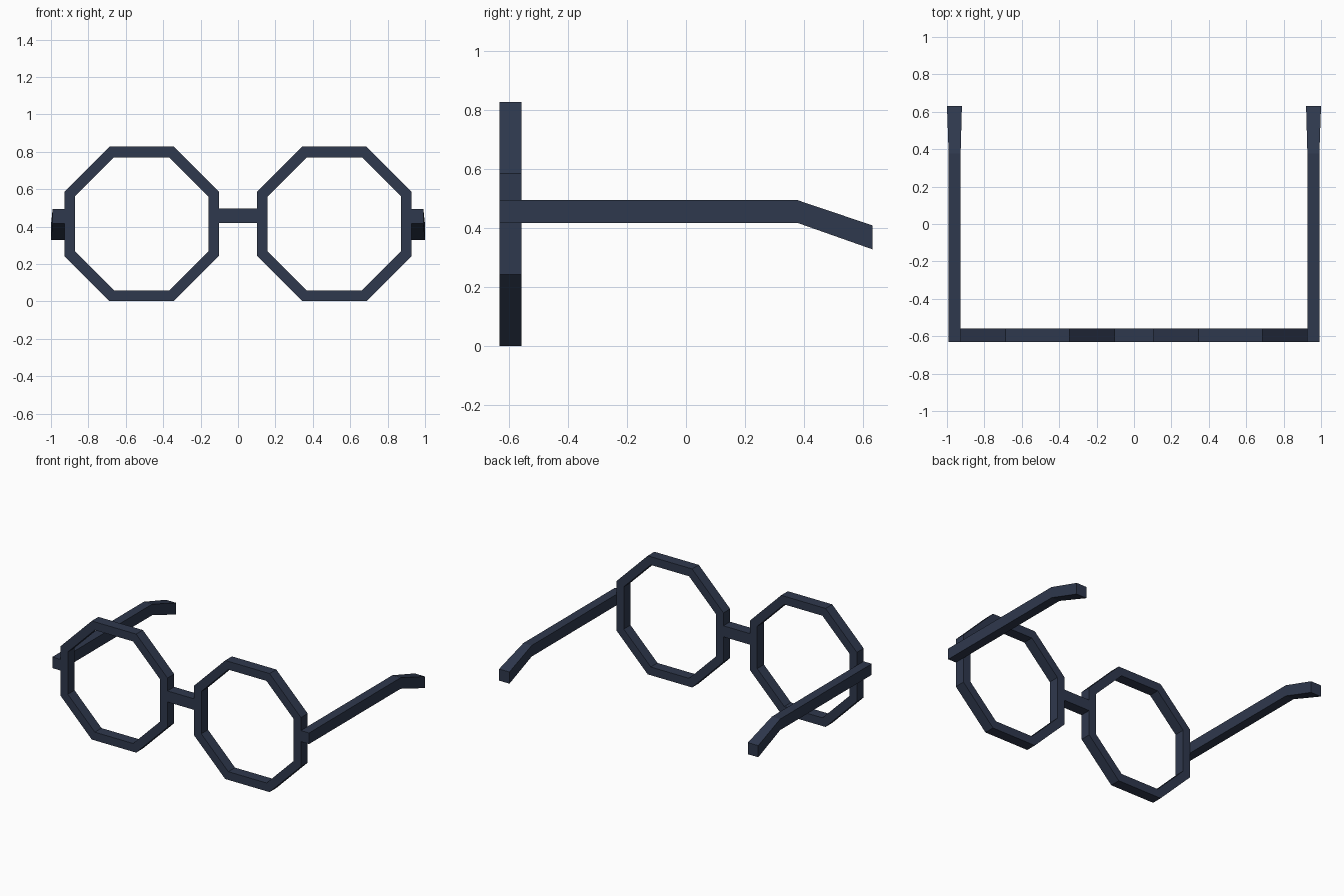
import bpy
import math

if "Cube" in bpy.data.objects:
    bpy.data.objects.remove(bpy.data.objects["Cube"])

navy = bpy.data.materials.new("dark navy")
navy.diffuse_color = (0.028, 0.040, 0.075, 1)
navy.use_nodes = True
navy.node_tree.nodes["Principled BSDF"].inputs["Base Color"].default_value = navy.diffuse_color

FRONT, BACK = -0.632, -0.558   # depth of the front frame
Z_MID = 0.4145                 # lens centre height


def make(name, verts, faces):
    mesh = bpy.data.meshes.new(name)
    mesh.from_pydata(verts, [], faces)
    mesh.materials.append(navy)
    mesh.validate()
    obj = bpy.data.objects.new(name, mesh)
    bpy.context.collection.objects.link(obj)
    return obj


def loft(name, sections):
    """Skin 4-sided sections (x0, x1, y, z0, z1) along y, with end caps."""
    verts, faces = [], []
    for x0, x1, y, z0, z1 in sections:
        verts += [(x0, y, z0), (x1, y, z0), (x1, y, z1), (x0, y, z1)]
    for s in range(len(sections) - 1):
        for i in range(4):
            a, b = s * 4 + i, s * 4 + (i + 1) % 4
            faces.append((b, a, a + 4, b + 4))
    n = len(verts)
    faces += [(0, 1, 2, 3), (n - 1, n - 2, n - 3, n - 4)]
    return make(name, verts, faces)


def mirror(obj):
    obj.modifiers.new("mirror", 'MIRROR').use_axis[0] = True


# Octagonal lens rims: square section swept round eight corners
verts, faces = [], []
profile = [(0.4135, FRONT), (0.4135, BACK), (0.356, BACK), (0.356, FRONT)]
for k in range(8):
    a = math.radians(22.5 + 45 * k)
    for apothem, y in profile:
        r = apothem / math.cos(math.pi / 8)
        verts.append((0.515 + r * math.cos(a), y, Z_MID + r * math.sin(a)))
for k in range(8):
    m = (k + 1) % 8
    for i in range(4):
        j = (i + 1) % 4
        faces.append((k * 4 + i, m * 4 + i, m * 4 + j, k * 4 + j))
mirror(make("lens_rims", verts, faces))

# Nose bridge
loft("nose_bridge", [(-0.103, 0.103, FRONT, 0.419, 0.496),
                     (-0.103, 0.103, BACK, 0.419, 0.496)])

# Temple arms with slightly flared, drooping ear tips
mirror(loft("temple_arms", [(0.927, 0.991, FRONT, 0.418, 0.495),
                            (0.927, 0.991, 0.377, 0.418, 0.495),
                            (0.920, 1.000, 0.632, 0.328, 0.409)]))

# Consistent outward normals
import bmesh
for obj in bpy.context.collection.objects:
    bm = bmesh.new()
    bm.from_mesh(obj.data)
    bmesh.ops.recalc_face_normals(bm, faces=bm.faces)
    bm.to_mesh(obj.data)
    bm.free()
